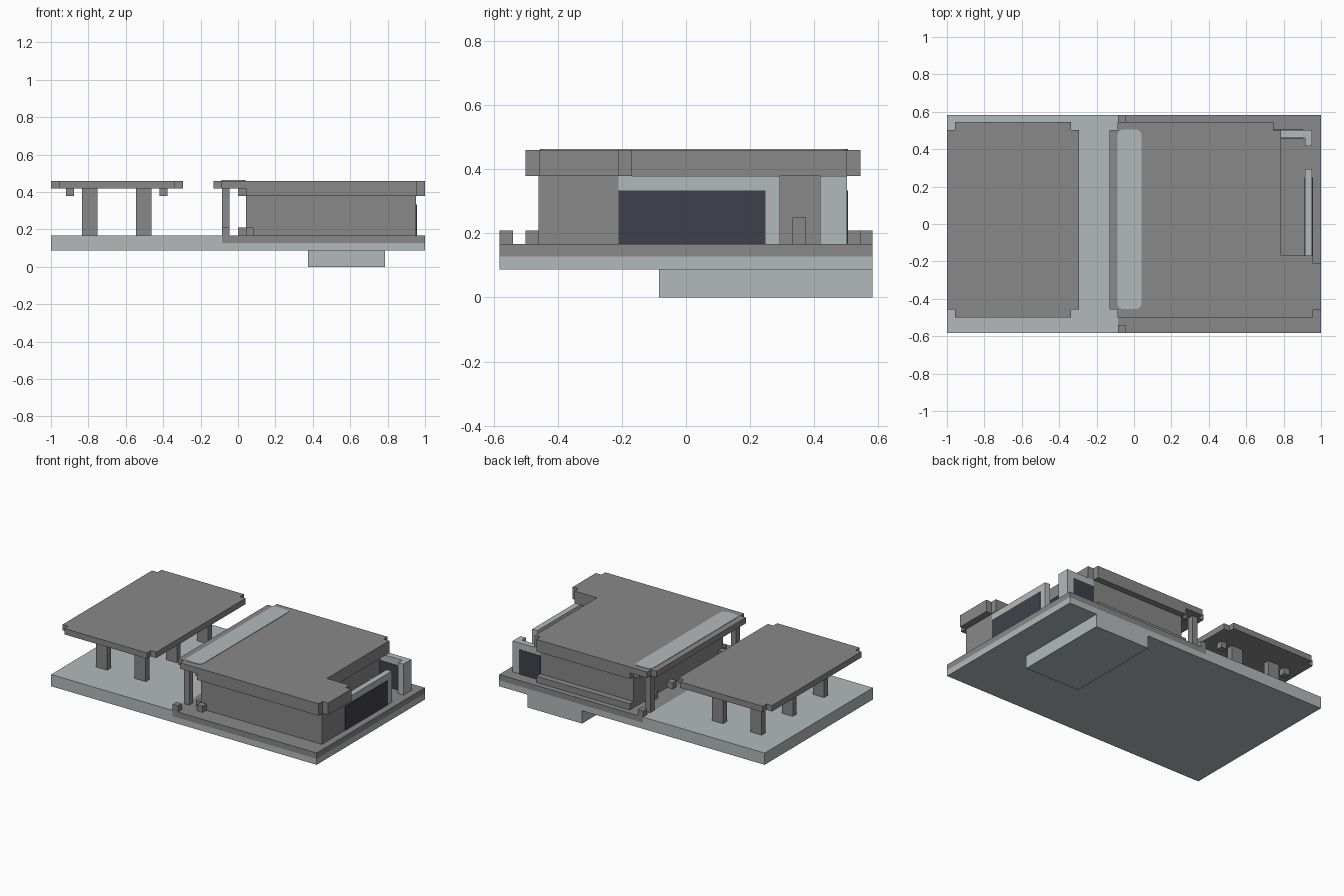
import bpy, bmesh

cube = bpy.data.objects.get("Cube")
if cube:
    bpy.data.objects.remove(cube, do_unlink=True)


def material(name, rgb):
    m = bpy.data.materials.new(name)
    m.use_nodes = True
    m.diffuse_color = (*rgb, 1)
    m.node_tree.nodes["Principled BSDF"].inputs["Base Color"].default_value = (*rgb, 1)
    return m


GRAY = material("mid gray", (0.246, 0.246, 0.246))
LIGHT = material("pale concrete", (0.45, 0.49, 0.49))
GLASS = material("dark glass", (0.051, 0.051, 0.072))


def prism(name, outline, z0, z1, mat):
    """Extrude a plan outline from z0 to z1."""
    bm = bmesh.new()
    face = bm.faces.new([bm.verts.new((x, y, z0)) for x, y in outline])
    up = bmesh.ops.extrude_face_region(bm, geom=[face])["geom"]
    bmesh.ops.translate(bm, vec=(0, 0, z1 - z0),
                        verts=[v for v in up if isinstance(v, bmesh.types.BMVert)])
    bmesh.ops.recalc_face_normals(bm, faces=bm.faces)
    mesh = bpy.data.meshes.new(name)
    bm.to_mesh(mesh)
    bm.free()
    mesh.materials.append(mat)
    obj = bpy.data.objects.new(name, mesh)
    bpy.context.collection.objects.link(obj)
    return obj


def box(name, x, y, z, mat=GRAY):
    return prism(name, [(x[0], y[0]), (x[1], y[0]), (x[1], y[1]), (x[0], y[1])], *z, mat)


C = 0.042          # roof corner notch
FLOOR = 0.167      # top of the slab
EAVE, ROOF = 0.42, 0.46
W = 0.582          # half depth of the slab
FRONT, BACK = -0.5, 0.545


def notched(x0, x1, y0, y1):
    """Rectangle with a square bite out of every corner."""
    a, b, c, d = x0 + C, x1 - C, y0 + C, y1 - C
    return [(a, y0), (b, y0), (b, c), (x1, c), (x1, d), (b, d),
            (b, y1), (a, y1), (a, d), (x0, d), (x0, c), (a, c)]


def house_roof(x0):
    """L-shaped roof with bitten corners and a courtyard cut-out."""
    a, c, d = x0 + C, FRONT + C, BACK - C
    return [(a, FRONT), (1 - C, FRONT), (1 - C, c), (1, c), (1, -0.21),
            (1 - C, -0.21), (1 - C, -0.168), (0.787, -0.168), (0.787, d),
            (0.787 - C, d), (0.787 - C, BACK), (a, BACK), (a, d), (x0, d),
            (x0, c), (a, c)]


# Ground slab, house floor and basement
box("slab_lower", (-1, 1), (-W, W), (0.087, 0.128), LIGHT)
box("slab_upper", (-1, -0.085), (-W, W), (0.128, FLOOR), LIGHT)
box("house_floor", (-0.085, 1), (-W, W), (0.128, FLOOR))
box("basement", (0.375, 0.787), (-0.085, W), (0, 0.087), LIGHT)

# Canopy on six posts with small lamps beneath
prism("canopy_roof", notched(-1, -0.295, FRONT, BACK), EAVE, ROOF, GRAY)
for x in (-0.835, -0.545):
    for y in (-0.333, 0.002, 0.337):
        box("canopy_post", (x, x + 0.083), (y, y + C), (FLOOR, EAVE))
for x in (-0.92, -0.42):
    for y in (-0.333, 0.337):
        box("canopy_lamp", (x, x + C), (y, y + C), (0.378, EAVE))

# House walls
prism("house_walls", [(0.042, -0.46), (0.953, -0.46), (0.953, -0.21), (0.745, -0.21),
                      (0.745, 0.503), (0.042, 0.503)], FLOOR, 0.378, GRAY)

# House roof: thin over the porch, thick over the rooms
prism("roof_eave", house_roof(0), 0.378, EAVE, GRAY)
prism("roof_top", house_roof(-0.13), EAVE, ROOF, GRAY)

# Pale rounded strip on the roof
strip = box("roof_strip", (-0.088, 0.04), (-0.455, 0.505), (ROOF - 0.002, ROOF + 0.003), LIGHT)
bm = bmesh.new()
bm.from_mesh(strip.data)
uprights = [e for e in bm.edges if abs(e.verts[0].co.z - e.verts[1].co.z) > 0.001]
bmesh.ops.bevel(bm, geom=uprights, offset=0.03, segments=4, affect='EDGES', profile=0.5)
bm.to_mesh(strip.data)
bm.free()

# Courtyard walls with a gateway
box("side_wall", (0.914, 0.953), (-0.21, 0.293), (FLOOR, 0.378), LIGHT)
box("gate_pier", (0.914, 0.953), (0.418, 0.503), (FLOOR, 0.378), LIGHT)
box("back_wall", (0.745, 0.914), (0.461, 0.503), (FLOOR, 0.378), LIGHT)
box("side_window", (0.911, 0.956), (-0.21, 0.248), (FLOOR, 0.333), GLASS)
box("back_window", (0.745, 0.905), (0.458, 0.506), (FLOOR, 0.333), GLASS)
box("courtyard_step", (0.745, 0.787), (0.332, 0.374), (FLOOR, 0.25))

# Porch posts, corner blocks and ledges
for y in (-0.46, 0.461):
    box("porch_post", (-0.085, -0.045), (y, y + C), (FLOOR, EAVE))
for y in (-W, W - C):
    box("corner_block", (-0.085, -0.045), (y, y + C), (FLOOR, 0.209))
for y in (-0.45, 0.1, 0.3):
    box("porch_block", (0, C), (y, y + C), (FLOOR, 0.209))
box("front_block", (C, 2 * C), (FRONT, -0.46), (FLOOR, 0.209))
box("back_ledge", (C, 0.745), (0.503, BACK), (FLOOR, 0.209))
